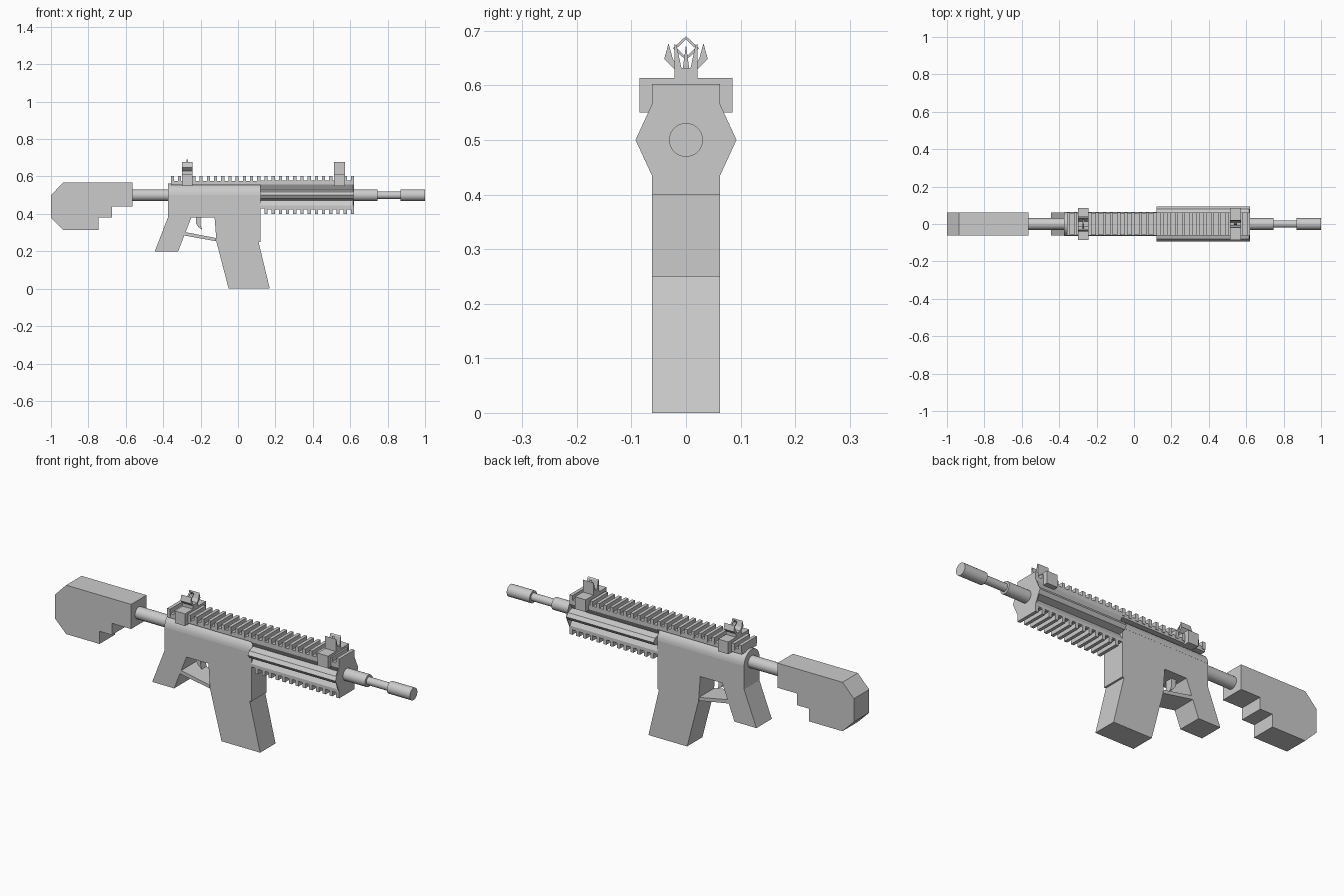
import bpy, bmesh, math
from mathutils import Vector

if "Cube" in bpy.data.objects:
    bpy.data.objects.remove(bpy.data.objects["Cube"])

W = 0.0625      # half width of the main body
AXIS = 0.5      # height of the barrel axis


def finish(name, bm, smooth=False):
    bmesh.ops.recalc_face_normals(bm, faces=bm.faces)
    me = bpy.data.meshes.new(name)
    bm.to_mesh(me)
    bm.free()
    ob = bpy.data.objects.new(name, me)
    bpy.context.collection.objects.link(ob)
    if smooth:
        bpy.context.view_layer.objects.active = ob
        ob.select_set(True)
        bpy.ops.object.shade_smooth_by_angle(angle=math.radians(35))
        ob.select_set(False)
    return ob


def add_prism(bm, pts, a, b, axis):
    """Extrude a profile from a to b. axis 'y': pts are (x, z); axis 'x': pts are (y, z)."""
    place = (lambda p, t: (p[0], t, p[1])) if axis == 'y' else (lambda p, t: (t, p[0], p[1]))
    face = bm.faces.new([bm.verts.new(place(p, a)) for p in pts])
    ext = bmesh.ops.extrude_face_region(bm, geom=[face])
    move = Vector((0, b - a, 0)) if axis == 'y' else Vector((b - a, 0, 0))
    bmesh.ops.translate(bm, vec=move, verts=[v for v in ext['geom'] if isinstance(v, bmesh.types.BMVert)])


def add_box(bm, x0, x1, hw, z0, z1):
    add_prism(bm, [(x0, z0), (x1, z0), (x1, z1), (x0, z1)], -hw, hw, 'y')


def slab(name, pts, hw=W):
    bm = bmesh.new()
    add_prism(bm, pts, -hw, hw, 'y')
    return finish(name, bm)


def circle(r, n=32):
    return [(r * math.cos(2 * math.pi * i / n), AXIS + r * math.sin(2 * math.pi * i / n)) for i in range(n)]


def tube(name, x0, x1, r):
    bm = bmesh.new()
    add_prism(bm, circle(r), x0, x1, 'x')
    return finish(name, bm, True)


def mirrored(half):
    """Close a right-hand half profile (top to bottom) with its mirror image."""
    return half + [(-y, z) for y, z in reversed(half)]


# Shoulder stock with stepped underside
slab("stock", [(-1, 0.5), (-0.935, 0.567), (-0.565, 0.567), (-0.565, 0.44), (-0.675, 0.44),
               (-0.675, 0.38), (-0.745, 0.38), (-0.745, 0.315), (-0.935, 0.315), (-1, 0.38)])

# Receiver body with grip, rounded top and magazine
slab("receiver", [(-0.375, AXIS), (-0.375, 0.38), (-0.445, 0.2), (-0.32, 0.2), (-0.25, 0.38),
                  (-0.125, 0.38), (-0.115, 0.25), (0.12, 0.25), (0.12, AXIS)])
bm = bmesh.new()
add_prism(bm, circle(W + 0.0005)[:17], -0.375, 0.12, 'x')
finish("receiver_top", bm, True)
slab("magazine", [(-0.115, 0.25), (-0.05, 0), (0.17, 0), (0.11, 0.25)])

# Trigger and guard
slab("trigger_guard", [(-0.29, 0.285), (-0.118, 0.254), (-0.118, 0.271), (-0.283, 0.303)])
slab("trigger", [(-0.225, 0.385), (-0.225, 0.35), (-0.212, 0.33), (-0.192, 0.315),
                 (-0.2, 0.34), (-0.2, 0.385)], 0.02)

# Tubes along the barrel axis
tube("buffer_tube", -0.57, -0.37, 0.031)
tube("barrel_base", 0.61, 0.745, 0.031)
tube("barrel", 0.74, 0.88, 0.02)
tube("muzzle", 0.87, 1.0, 0.031)

# Grooved handguard with thin end plates
bm = bmesh.new()
add_prism(bm, mirrored([(W, 0.578), (W, 0.556), (0.046, 0.528), (0.08, 0.518), (0.0925, AXIS),
                        (0.08, 0.482), (0.046, 0.472), (W, 0.444), (W, 0.428)]), 0.12, 0.618, 'x')
finish("handguard", bm)
bm = bmesh.new()
plate = mirrored([(W, 0.6), (W, 0.565), (0.0925, AXIS), (W, 0.435), (W, 0.4)])
add_prism(bm, plate, 0.616, 0.62, 'x')
finish("handguard_end_plate", bm)


# Toothed accessory rails
def rail(name, x_end, count, base, teeth):
    bm = bmesh.new()
    pitch, width = 0.0385, 0.017
    start = x_end - width - (count - 1) * pitch
    add_box(bm, start, x_end, W - 0.003, *base)
    for i in range(count):
        x = start + i * pitch
        add_box(bm, x, x + width, W, *teeth)
    finish(name, bm)


rail("top_rail", 0.62, 26, (0.555, 0.577), (0.565, 0.602))
rail("bottom_rail", 0.62, 13, (0.424, 0.436), (0.4, 0.432))


# Sights: saddle base, pedestal and prongs
def sight_base(bm, x0, x1):
    add_box(bm, x0, x1, 0.085, 0.55, 0.613)
    add_box(bm, x0, x1, 0.0215, 0.61, 0.632)


bm = bmesh.new()
sight_base(bm, 0.512, 0.573)
for s in (-1, 1):
    add_prism(bm, [(s * 0.0215, 0.63), (s * 0.0215, 0.677), (s * 0.017, 0.672), (s * 0.008, 0.63)],
              0.512, 0.573, 'x')
add_prism(bm, [(-0.006, 0.63), (0.006, 0.63), (0, 0.675)], 0.535, 0.55, 'x')
finish("front_sight", bm)

bm = bmesh.new()
sight_base(bm, -0.3, -0.242)
for s in (-1, 1):
    add_prism(bm, [(s * 0.012, 0.63), (s * 0.0215, 0.63), (s * 0.04, 0.648), (s * 0.032, 0.677),
                   (s * 0.024, 0.648)], -0.3, -0.242, 'x')
    # half of the diamond aperture
    add_prism(bm, [(0, 0.69), (s * 0.024, 0.668), (0, 0.646), (0, 0.652), (s * 0.017, 0.668), (0, 0.684)],
              -0.275, -0.267, 'x')
add_prism(bm, [(-0.004, 0.63), (0.004, 0.63), (0.004, 0.65), (-0.004, 0.65)], -0.275, -0.267, 'x')
finish("rear_sight", bm)
